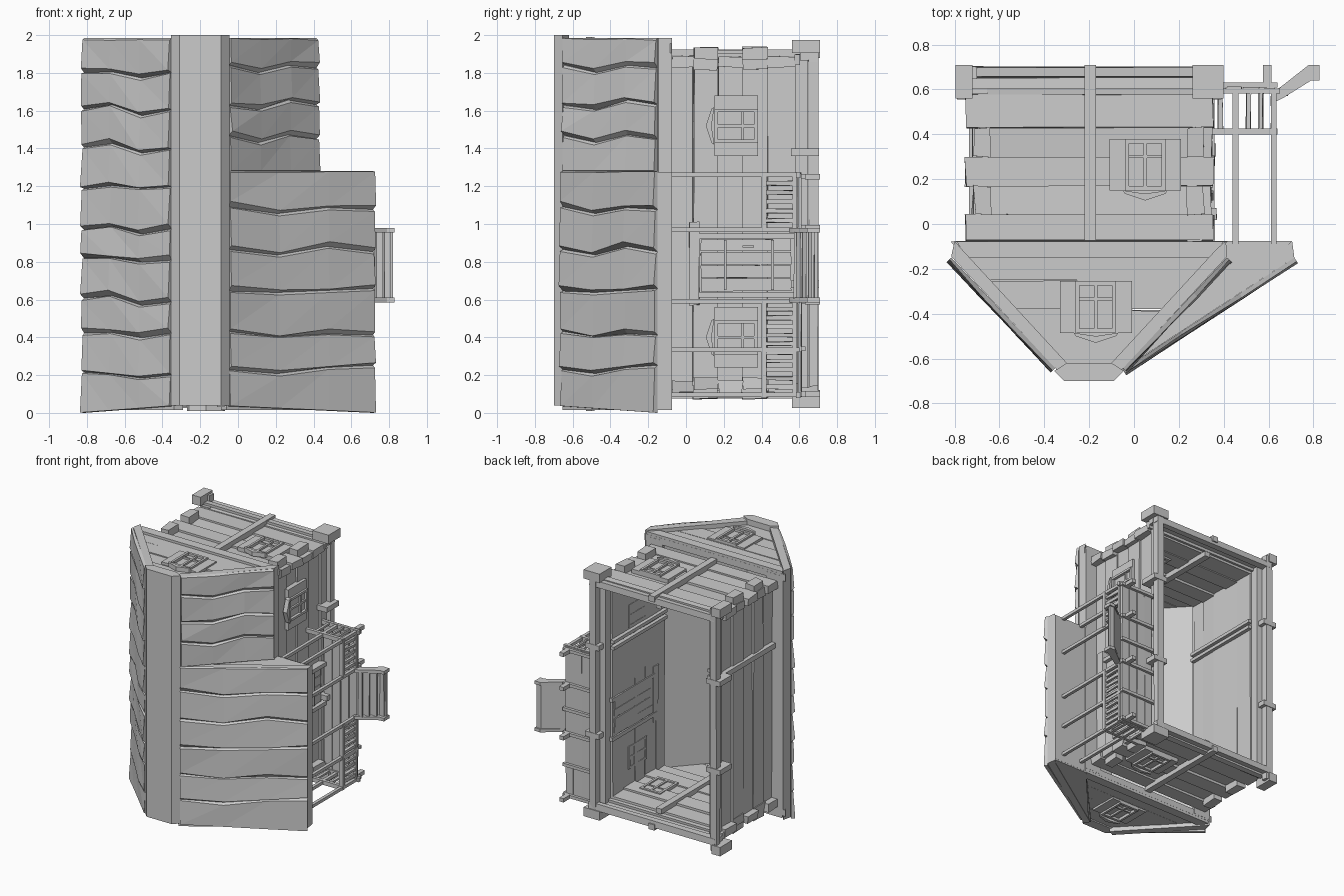
import bpy, bmesh, random
from mathutils import Vector

random.seed(4)


def make(name, verts, faces):
    me = bpy.data.meshes.new(name)
    me.from_pydata([tuple(v) for v in verts], [], faces)
    bm = bmesh.new()
    bm.from_mesh(me)
    bmesh.ops.recalc_face_normals(bm, faces=bm.faces)
    bm.to_mesh(me)
    bm.free()
    ob = bpy.data.objects.new(name, me)
    bpy.context.collection.objects.link(ob)
    return ob


def box(name, x, y, z, jit=0.0):
    """Box from (min, max) ranges, corners optionally shaken for a hewn look."""
    v = [Vector((a, b, c)) + Vector([random.uniform(-jit, jit) for _ in range(3)])
         for a in x for b in y for c in z]
    f = [(0, 1, 3, 2), (4, 6, 7, 5), (0, 4, 5, 1), (2, 3, 7, 6), (0, 2, 6, 4), (1, 5, 7, 3)]
    return make(name, v, f)


def prism(name, pts, z0, z1):
    """Extrude an xy profile along z."""
    n = len(pts)
    v = [(x, y, z0) for x, y in pts] + [(x, y, z1) for x, y in pts]
    f = [tuple(range(n)), tuple(range(n, 2 * n))]
    f += [(i, (i + 1) % n, n + (i + 1) % n, n + i) for i in range(n)]
    return make(name, v, f)


def shingles(name, p0, p1, zs, out):
    """Zigzag planks with chamfered edges running from ridge p0 to eave p1."""
    p0, p1, out = Vector((*p0, 0)), Vector((*p1, 0)), Vector((*out, 0)).normalized()
    ts, up = (0, 0.34, 0.68, 1), Vector((0, 0, 1))
    rows = []
    for i, z in enumerate(zs):
        if i in (0, len(zs) - 1):
            rows.append([z + (0.035 * (1 - t) if z < 0.1 else 0) for t in ts])
        else:
            rows.append([z + d + random.uniform(-0.014, 0.014) for d in (0.0, -0.025, 0.008, 0)])
    for i in range(len(zs) - 1):
        v = []
        for j, t in enumerate(ts):
            b = p0.lerp(p1, t)
            g0 = random.uniform(0.004, 0.03) if i else 0.002
            g1 = random.uniform(0.002, 0.014)
            zb, zt = up * rows[i][j], up * rows[i + 1][j]
            v += [b + zb, b + out * random.uniform(0.018, 0.03) + zb + up * g0,
                  b + out * random.uniform(0.01, 0.022) + zt - up * g1, b + zt]
        f = [(0, 1, 2, 3), (12, 13, 14, 15)]
        for j in range(3):
            for k in range(4):
                a, c = j * 4 + k, j * 4 + (k + 1) % 4
                if k == 1:      # split the bent outer face into two facets
                    f += [(a, c, c + 4), (a, c + 4, a + 4)]
                else:
                    f.append((a, c, c + 4, a + 4))
        make(name, v, f)


def window(c, axis, face, s, depth=0.085):
    """Window with shutters and awning; axis = wall normal, c = centre (u, y)."""
    def part(name, u, y, d, dep):
        r = (c[0] + u[0], c[0] + u[1])
        n = sorted((face - s * dep, face + s * d))
        yy = (c[1] + y[0], c[1] + y[1])
        box(name, r, yy, n) if axis == 'z' else box(name, n, yy, r)
    for a in (-1, 1):
        part("window_shutter", sorted((a * 0.085, a * 0.16)), (-0.115, 0.115), 0.015, 0.03)
        part("window_stile", sorted((a * 0.072, a * 0.09)), (-0.105, 0.105), 0.03, depth)
        part("window_rail", (-0.09, 0.09), sorted((a * 0.095, a * 0.115)), 0.026, depth)
    part("window_pane", (-0.08, 0.08), (-0.1, 0.1), 0.008, depth - 0.01)
    part("window_bar", (-0.008, 0.008), (-0.1, 0.1), 0.022, depth)
    part("window_bar", (-0.08, 0.08), (0.03, 0.043), 0.022, depth)
    # pointed awning on the roof side of the window
    prof = [(-0.1, -0.115), (-0.09, -0.13), (0, -0.16), (0.09, -0.13), (0.1, -0.115), (0, -0.13)]
    v = []
    for n in (face, face + s * 0.035):
        for u, y in prof:
            v.append((c[0] + u, c[1] + y, n) if axis == 'z' else (n, c[1] + y, c[0] + u))
    f = [tuple(range(6)), tuple(range(6, 12))]
    f += [(i, (i + 1) % 6, 6 + (i + 1) % 6, 6 + i) for i in range(6)]
    make("window_awning", v, f)


# Roof slabs with eave fascia, closed soffits under the eaves
prism("roof_left", [(-0.34, -0.655), (-0.815, -0.145), (-0.80, -0.075), (-0.77, -0.11), (-0.29, -0.63)], 0.015, 1.985)
prism("roof_right", [(-0.06, -0.655), (0.415, -0.145), (0.41, -0.075), (0.37, -0.11), (-0.11, -0.63)], 0.03, 1.985)
prism("porch_roof", [(-0.06, -0.655), (0.715, -0.15), (0.705, -0.075), (0.67, -0.11), (-0.09, -0.615)], 0.015, 1.275)
prism("porch_roof_end", [(-0.06, -0.65), (0.69, -0.14), (0.69, -0.09), (0.38, -0.09)], 1.24, 1.27)
prism("porch_gable", [(-0.08, -0.62), (0.69, -0.12), (0.70, -0.077), (0.40, -0.077)], 0.02, 0.06)
box("left_soffit", (-0.795, -0.65), (-0.1, -0.076), (0.06, 1.94))
box("right_soffit", (0.26, 0.405), (-0.1, -0.076), (0.06, 1.94))
box("porch_soffit", (0.4, 0.70), (-0.1, -0.076), (0.03, 1.265))
prism("ridge_cap", [(-0.355, -0.655), (-0.31, -0.7), (-0.09, -0.7), (-0.045, -0.655), (-0.1, -0.62), (-0.3, -0.62)], 0.04, 2.0)

# Roof shingles
shingles("shingle_left", (-0.35, -0.642), (-0.815, -0.15),
         [0, 0.21, 0.41, 0.6, 0.81, 0.98, 1.2, 1.41, 1.61, 1.81, 1.985], (-0.73, -0.68))
shingles("shingle_right", (-0.05, -0.642), (0.415, -0.15), [1.28, 1.46, 1.64, 1.83, 1.985], (0.73, -0.68))
shingles("shingle_porch", (-0.05, -0.65), (0.715, -0.15), [0, 0.24, 0.42, 0.65, 0.86, 1.09, 1.28], (0.55, -0.84))

# Gable walls: stacked boards, tie rim and window at each end
for face, s in ((1.955, 1), (0.045, -1)):
    gy = (-0.63, -0.5, -0.38, -0.25, -0.077)
    for a, b in zip(gy, gy[1:]):
        wa, wb = 0.11 + (a + 0.63) * 0.92, 0.11 + (b + 0.63) * 0.92
        k = random.uniform(-0.01, 0.01)
        prism("gable_board", [(-0.2 - wa, a), (-0.2 + wa, a), (-0.2 + wb, b + k * (b < -0.1)),
                              (-0.2 - wb, b - k * (b < -0.1))], *sorted((face - s * 0.05, face + s * k / 2)))
    prism("gable_tie", [(-0.75, -0.15), (0.35, -0.15), (0.4, -0.078), (-0.79, -0.078)],
          *sorted((face - s * 0.03, face + s * 0.02)))
    window((-0.17, -0.37), 'z', face, s, 0.06)

# End walls with interlocking boards, centre post, window
ys = (-0.075, 0.04, 0.17, 0.30, 0.43, 0.58)
for s, face in ((1, 1.89), (-1, 0.11)):
    for i, (a, b) in enumerate(zip(ys, ys[1:])):
        t = 0.015 * (i % 2)
        e = 0.03 * (i % 2)
        box("end_wall_board", (-0.75 + e, 0.355 - e / 3), (a, b), sorted((face - s * (0.06 + t), face - s * t)), 0.006)
    box("end_post", (-0.22, -0.17), (-0.074, 0.71), sorted((face - 0.01 * s, face + 0.035 * s)))
    box("end_post_inner", (-0.22, -0.17), (-0.08, 0.62), sorted((face - 0.06 * s, face - 0.1 * s)))
    window((0.05, 0.265), 'z', face, s)
    # base sill beams and corner blocks
    for y0, y1, o in ((0.575, 0.605, 0.005), (0.605, 0.65, 0.025), (0.655, 0.70, 0.015)):
        box("end_sill", (-0.74, 0.36), (y0, y1), sorted((face + (o - 0.05) * s, face + o * s)), 0.004)
    for x in ((-0.795, -0.72), (0.26, 0.40)):
        box("corner_block", x, (0.56, 0.71), sorted((face + 0.015 * s, face + 0.085 * s)))

# Side walls with protruding log ends
for side, (x0, x1) in ((-1, (-0.70, -0.64)), (1, (0.24, 0.30))):
    o, inner = (x0, x1) if side < 0 else (x1, x0)
    for i, (a, b) in enumerate(zip(ys, ys[1:])):
        long_log = i % 2 == 1
        xo = side * 0.012 if long_log else 0
        box("side_wall_log", sorted((inner, o + xo)), (a, b), (0.075, 1.935) if long_log else (0.12, 1.88), 0.006)
    box("side_sill", sorted((o, o + side * 0.055)), (0.65, 0.70), (0.04, 1.96), 0.003)
    box("side_sill_upper", sorted((o - side * 0.045, o + side * 0.02)), (0.58, 0.645), (0.1, 1.9), 0.003)
    for z in (1.38, 0.68):
        box("sill_block", sorted((o - side * 0.03, o + side * 0.09)), (0.555, 0.705), (z - 0.02, z + 0.02))
    for z in (1.355, 1.405):
        box("inner_side_post", sorted((inner, inner - side * 0.03)), (-0.07, 0.6), (z - 0.013, z + 0.013))
box("outer_side_post", (-0.735, -0.70), (-0.07, 0.6), (1.36, 1.4))

# Windows on the porch side
for z in (1.52, 0.40):
    window((z, 0.265), 'x', 0.32, 1)

# Plank door with frame, hinge straps and latch
for i in range(4):
    box("door_plank", (0.235, 0.335), (0.08, 0.555), (0.645 + i * 0.07, 0.71 + i * 0.07), 0.003)
for y in (0.2, 0.45):
    box("door_strap", (0.33, 0.35), (y, y + 0.015), (0.65, 0.915))
box("door_latch", (0.33, 0.365), (0.3, 0.36), (0.875, 0.887))
for z in (0.61, 0.92):
    box("door_jamb", (0.23, 0.36), (0.03, 0.59), (z, z + 0.03))
box("door_lintel", (0.23, 0.37), (0.015, 0.07), (0.57, 1.01), 0.005)

# Porch deck, joists and feet
for i in range(4):
    x = 0.34 + i * 0.073
    box("deck_plank", (x, x + 0.068), (0.592, 0.61), (0.085, 1.27), 0.003)
for z in (0.1, 0.34, 0.59, 0.78, 0.98, 1.25):
    box("deck_joist", (0.3, 0.64), (0.608, 0.632), (z - 0.012, z + 0.012))
for z in (0.1, 0.59, 0.98, 1.25):
    box("deck_foot", (0.575, 0.612), (0.63, 0.71), (z - 0.015, z + 0.015))

# Porch posts
for z in (0.095, 0.335, 0.59, 0.97, 1.26):
    box("porch_post", (0.61, 0.635), (-0.09, 0.6), (z - 0.012, z + 0.012))
for z in (0.095, 1.26):
    box("porch_post_inner", (0.44, 0.465), (-0.09, 0.6), (z - 0.012, z + 0.012))

# Railings with balusters
for z0, z1 in ((0.09, 0.595), (0.97, 1.265)):
    box("front_handrail", (0.605, 0.64), (0.40, 0.425), (z0, z1))
    box("front_foot_rail", (0.61, 0.635), (0.565, 0.585), (z0, z1))
    n = round((z1 - z0) / 0.047)
    for i in range(1, n):
        z = z0 + (z1 - z0) * i / n
        box("baluster", (0.613, 0.63), (0.42, 0.57), (z - 0.011, z + 0.011), 0.004)
for z in (0.095, 1.26):
    box("end_handrail", (0.31, 0.635), (0.40, 0.425), (z - 0.016, z + 0.016))
    box("end_foot_rail", (0.31, 0.65), (0.582, 0.605), (z - 0.016, z + 0.016))
    for x in (0.385, 0.51, 0.565):
        box("end_baluster", (x - 0.01, x + 0.01), (0.42, 0.585), (z - 0.009, z + 0.009), 0.004)

# Entry ramp steps with stringers
stringer = [(0.63, 0.545), (0.67, 0.565), (0.79, 0.64), (0.828, 0.64), (0.828, 0.71), (0.78, 0.71), (0.64, 0.60)]
ramp = [(0.635, 0.575), (0.785, 0.68), (0.82, 0.68), (0.82, 0.7), (0.78, 0.7), (0.635, 0.598)]
for z in (0.585, 0.955):
    prism("stair_stringer", stringer, z, z + 0.025)
prism("stair_base", ramp, 0.61, 0.955)
for i in range(4):
    x, y = 0.65 + i * 0.042, 0.572 + i * 0.031
    box("stair_tread", (x, x + 0.034), (y, y + 0.014), (0.605, 0.96), 0.002)
